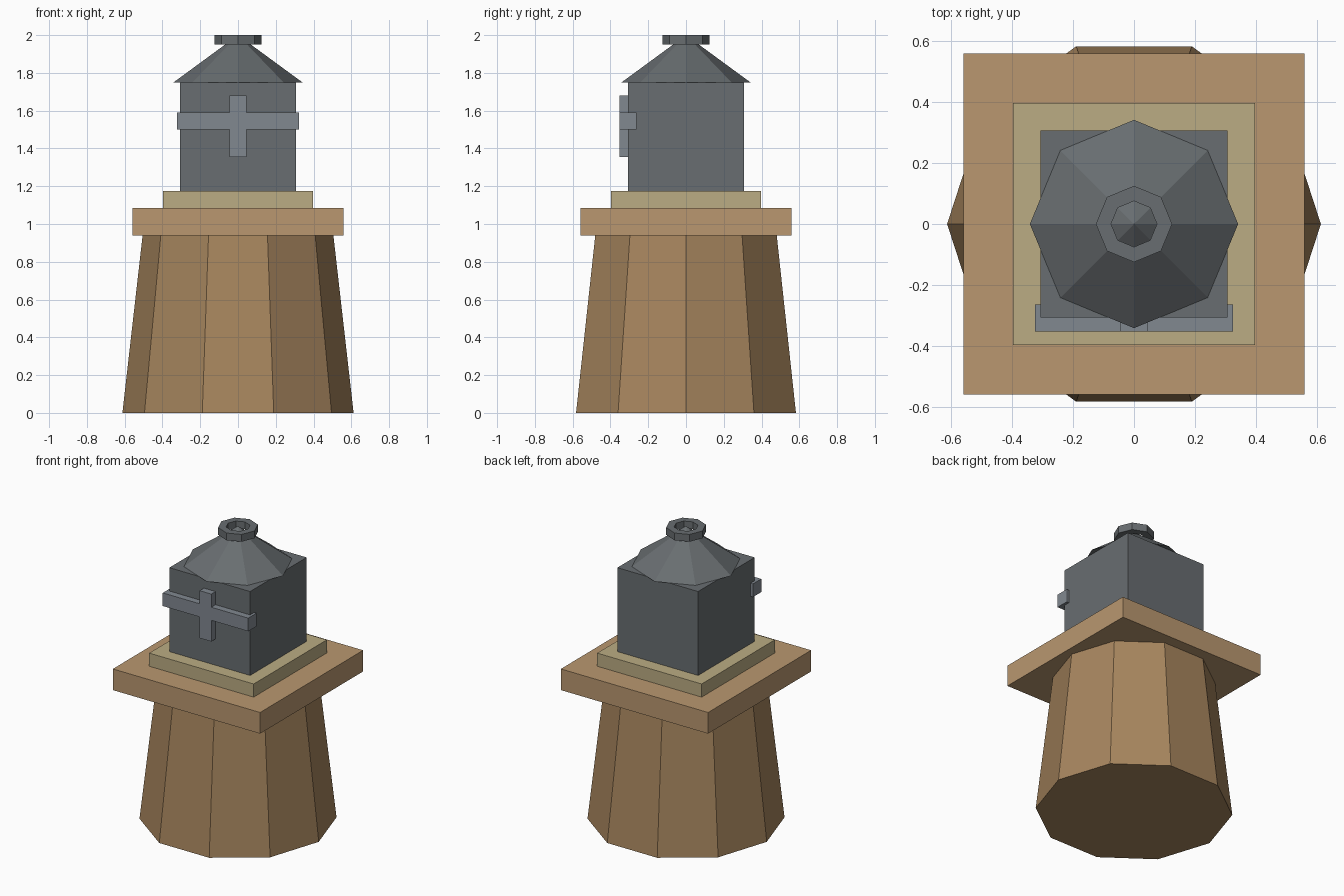
import bpy, bmesh, math

if "Cube" in bpy.data.objects:
    bpy.data.objects.remove(bpy.data.objects["Cube"])


def material(name, rgb):
    m = bpy.data.materials.new(name)
    m.diffuse_color = tuple((c / 255) ** 2.2 for c in rgb) + (1,)
    m.use_nodes = True
    m.node_tree.nodes["Principled BSDF"].inputs["Base Color"].default_value = m.diffuse_color
    return m


WOOD = material("wood", (165, 132, 94))
TIMBER = material("light_timber", (184, 150, 111))
STONE = material("pale_stone", (186, 171, 130))
IRON = material("dark_iron", (104, 109, 112))
STEEL = material("steel", (128, 135, 143))


def finish(name, bm, mat):
    bmesh.ops.recalc_face_normals(bm, faces=bm.faces)
    mesh = bpy.data.meshes.new(name)
    bm.to_mesh(mesh)
    bm.free()
    mesh.materials.append(mat)
    ob = bpy.data.objects.new(name, mesh)
    bpy.context.collection.objects.link(ob)
    return ob


def box(name, x, y, z, mat):
    bm = bmesh.new()
    bmesh.ops.create_cube(bm, size=1)
    for v in bm.verts:
        v.co = [lo + (c + 0.5) * (hi - lo) for c, (lo, hi) in zip(v.co, (x, y, z))]
    return finish(name, bm, mat)


def ring_of(bm, sides, r, z):
    step = math.tau / sides
    return [bm.verts.new((r * math.cos(i * step), r * math.sin(i * step), z))
            for i in range(sides)]


def lathe(name, sides, profile, mat, closed=False):
    """Sweep (radius, z) points around z; cap the ends or close the loop."""
    bm = bmesh.new()
    rings = [ring_of(bm, sides, r, z) for r, z in profile]
    pairs = list(zip(rings, rings[1:]))
    if closed:
        pairs.append((rings[-1], rings[0]))
    else:
        bm.faces.new(rings[0])
        bm.faces.new(rings[-1])
    for a, b in pairs:
        for i in range(sides):
            j = (i + 1) % sides
            bm.faces.new((a[i], a[j], b[j], b[i]))
    bmesh.ops.remove_doubles(bm, verts=bm.verts, dist=1e-5)
    return finish(name, bm, mat)


def square(name, half, z, mat):
    return box(name, (-half, half), (-half, half), z, mat)


# Ten-sided tapered base
lathe("tapered_base", 10, [(0.612, 0), (0.505, 0.94)], WOOD)

# Stacked square slabs and body
square("wide_slab", 0.558, (0.94, 1.085), TIMBER)
square("plinth", 0.396, (1.085, 1.175), STONE)
square("body", 0.306, (1.175, 1.75), IRON)

# Eight-sided pointed roof with its open collar
bm = bmesh.new()
base = ring_of(bm, 8, 0.341, 1.75)
apex = bm.verts.new((0, 0, 2.0))
bm.faces.new(base)
for i in range(8):
    bm.faces.new((base[i], base[(i + 1) % 8], apex))
finish("roof", bm, IRON)
lathe("roof_collar", 8, [(0.075, 1.95), (0.125, 1.95), (0.125, 2.0), (0.075, 2.0)],
      IRON, closed=True)

# Cross on the front face
box("cross_bar", (-0.324, 0.324), (-0.352, -0.263), (1.50, 1.59), STEEL)
box("cross_upright", (-0.044, 0.044), (-0.352, -0.263), (1.355, 1.68), STEEL)
